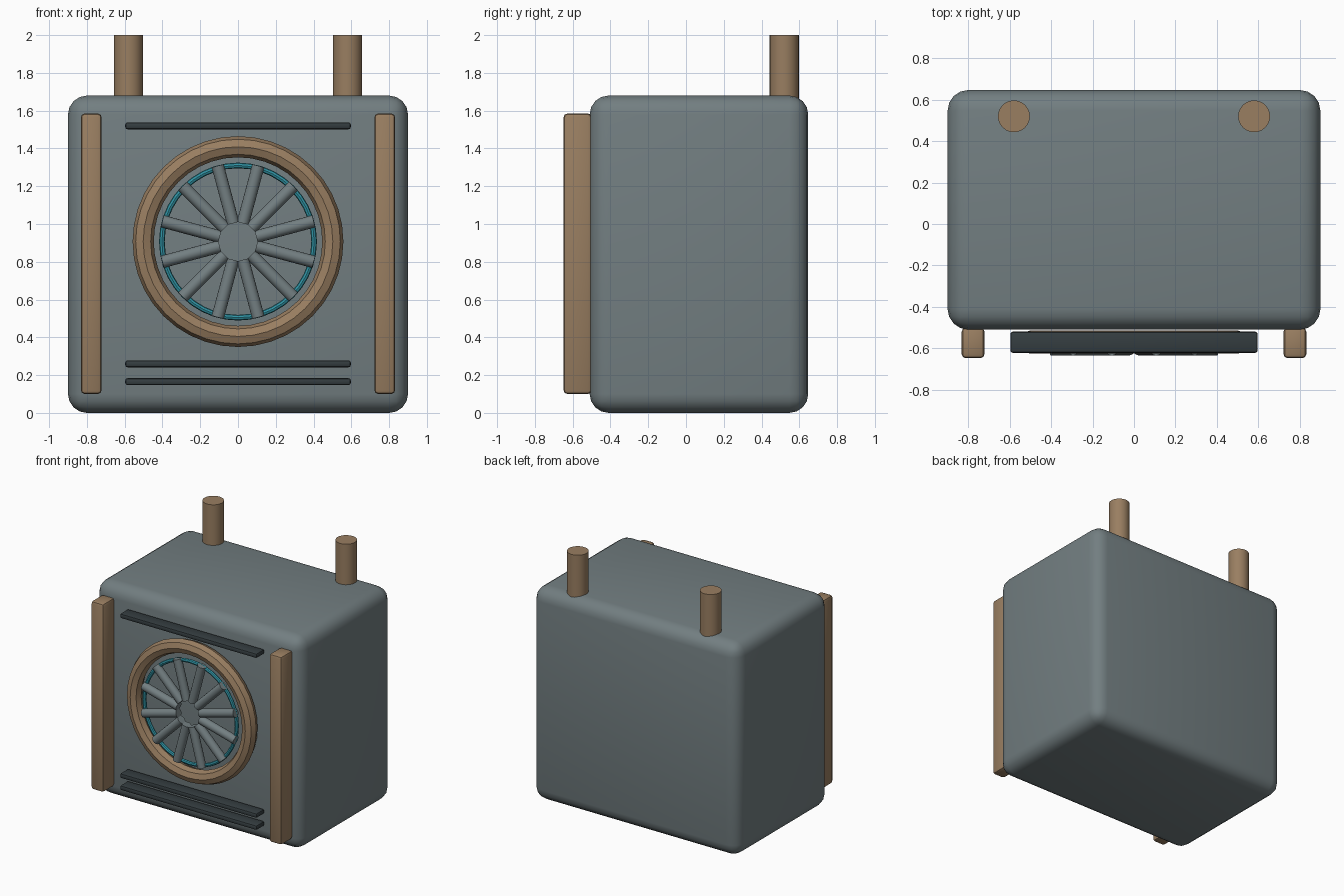
import bpy
import math
from mathutils import Vector

if "Cube" in bpy.data.objects:
    bpy.data.objects.remove(bpy.data.objects["Cube"])


def material(name, rgb):
    m = bpy.data.materials.new(name)
    m.diffuse_color = (*rgb, 1)
    m.use_nodes = True
    m.node_tree.nodes["Principled BSDF"].inputs["Base Color"].default_value = m.diffuse_color
    return m


STEEL = material("blue_grey_metal", (0.17, 0.21, 0.22))
BRASS = material("tan_metal", (0.32, 0.21, 0.12))
DARK = material("dark_metal", (0.035, 0.047, 0.052))
TEAL = material("teal_glow", (0.03, 0.30, 0.38))


def finish(name, mat, smooth=30):
    ob = bpy.context.object
    ob.name = name
    ob.data.materials.append(mat)
    if smooth:
        bpy.ops.object.shade_smooth_by_angle(angle=math.radians(smooth))
    return ob


def box(name, lo, hi, bevel, segments, mat):
    lo, hi = Vector(lo), Vector(hi)
    bpy.ops.mesh.primitive_cube_add(size=1, location=(lo + hi) / 2)
    ob = bpy.context.object
    ob.scale = hi - lo
    bpy.ops.object.transform_apply(location=False, rotation=False, scale=True)
    mod = ob.modifiers.new("bevel", 'BEVEL')
    mod.width = bevel
    mod.segments = segments
    bpy.ops.object.modifier_apply(modifier=mod.name)
    return finish(name, mat, 40)


def rod(name, start, end, radius, sides, mat):
    start, end = Vector(start), Vector(end)
    axis = end - start
    bpy.ops.mesh.primitive_cylinder_add(
        vertices=sides, radius=radius, depth=axis.length,
        location=(start + end) / 2,
        rotation=axis.to_track_quat('Z', 'Y').to_euler())
    return finish(name, mat)


def ring(name, y, major, minor, around, sides, mat):
    bpy.ops.mesh.primitive_torus_add(
        major_radius=major, minor_radius=minor, major_segments=around,
        minor_segments=sides, location=(0, y, FAN_Z),
        rotation=(math.pi / 2, 0, 0))
    return finish(name, mat)


FAN_Z = 0.907

# Rounded housing
box("housing", (-0.9, -0.51, 0), (0.9, 0.647, 1.68), 0.1, 4, STEEL)

# Front posts and rear exhaust pipes
for side, s in (("left", -1), ("right", 1)):
    cx = s * 0.777
    box(f"{side}_post", (cx - 0.055, -0.648, 0.1), (cx + 0.055, -0.5, 1.585),
        0.02, 2, BRASS)
    rod(f"{side}_pipe", (s * 0.58, 0.52, 1.6), (s * 0.58, 0.52, 2.0),
        0.077, 24, BRASS)

# Vent slats
for i, z in enumerate((0.165, 0.26, 1.52)):
    box(f"vent_slat_{i + 1}", (-0.597, -0.622, z - 0.0185),
        (0.597, -0.52, z + 0.0185), 0.012, 2, DARK)

# Fan rim and glowing inner ring
ring("fan_rim", -0.57, 0.502, 0.056, 40, 8, BRASS)
ring("glow_ring", -0.59, 0.403, 0.015, 40, 8, TEAL)

# Radial fan blades
for i in range(12):
    a = math.radians(15 + 30 * i)
    c, s = math.cos(a), math.sin(a)
    rod(f"fan_blade_{i + 1}",
        (0.1 * c, -0.602, FAN_Z + 0.1 * s),
        (0.415 * c, -0.602, FAN_Z + 0.415 * s), 0.033, 16, STEEL)
